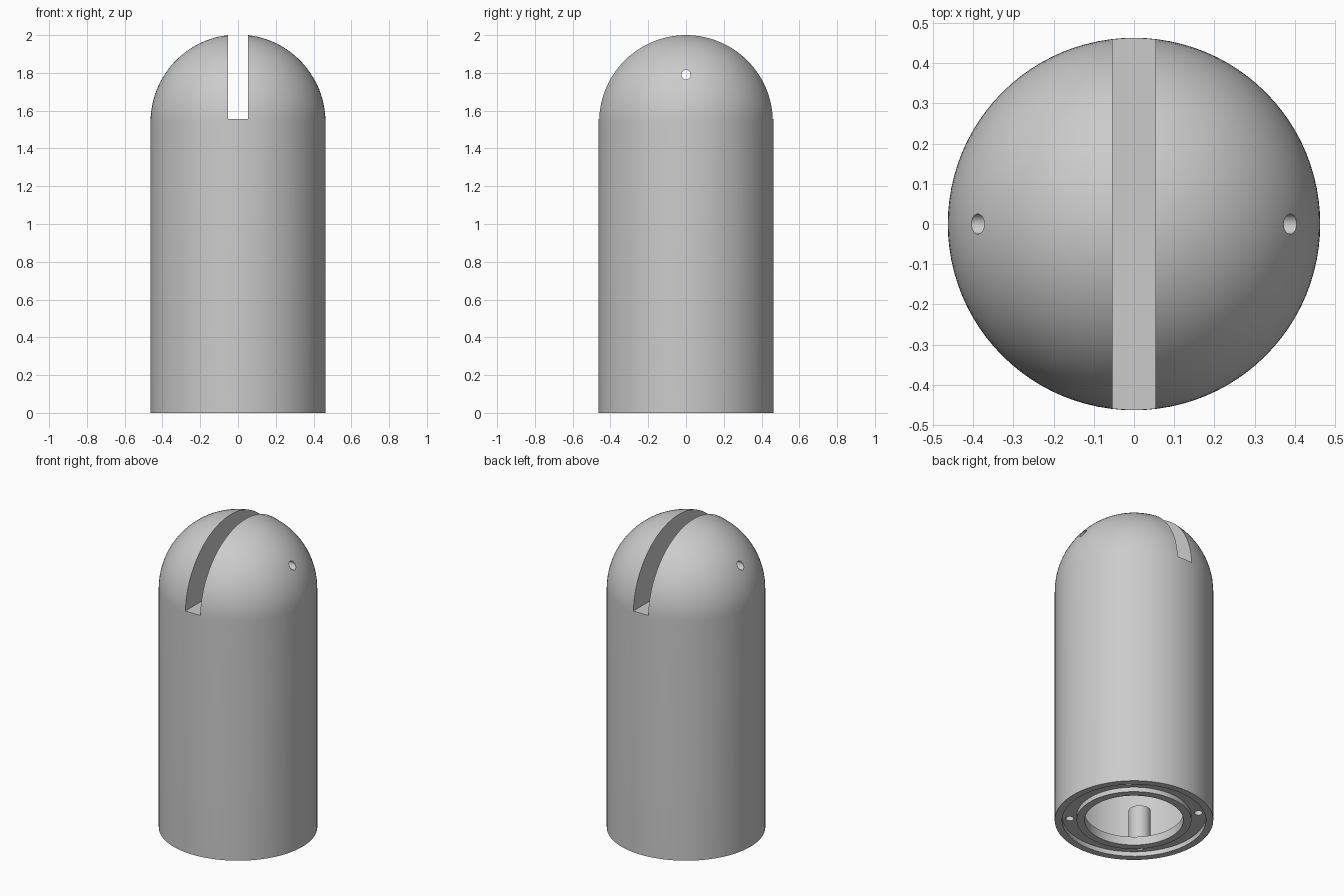
import bpy, bmesh, math
from mathutils import Matrix, Vector

cube = bpy.data.objects.get("Cube")
if cube:
    bpy.data.objects.remove(cube, do_unlink=True)

R = 0.463          # outer radius
SHOULDER = 1.54    # height where the dome starts
INNER = 0.42       # radius of the cavity
SCREW_RING = 0.377 # distance of the screws from the axis

grey = bpy.data.materials.new("plain_grey")
grey.use_nodes = True
grey.diffuse_color = (0.6, 0.6, 0.6, 1)
grey.node_tree.nodes["Principled BSDF"].inputs["Base Color"].default_value = (0.6, 0.6, 0.6, 1)


def finish(name, bm):
    bmesh.ops.recalc_face_normals(bm, faces=bm.faces)
    mesh = bpy.data.meshes.new(name)
    bm.to_mesh(mesh)
    bm.free()
    mesh.materials.append(grey)
    obj = bpy.data.objects.new(name, mesh)
    bpy.context.collection.objects.link(obj)
    return obj


def lathe(name, profile, steps, closed=False):
    """Spin a radius/height profile about the z axis."""
    bm = bmesh.new()
    verts = [bm.verts.new((r, 0, z)) for r, z in profile]
    pairs = list(zip(verts, verts[1:]))
    if closed:
        pairs.append((verts[-1], verts[0]))
    edges = [bm.edges.new(p) for p in pairs]
    bmesh.ops.spin(bm, geom=verts + edges, cent=(0, 0, 0), axis=(0, 0, 1),
                   angle=math.tau, steps=steps, use_merge=True)
    bmesh.ops.remove_doubles(bm, verts=bm.verts, dist=1e-5)
    return finish(name, bm)


def rod_cutter(name, radius, length, matrix):
    bm = bmesh.new()
    bmesh.ops.create_cone(bm, cap_ends=True, segments=24, radius1=radius,
                          radius2=radius, depth=length, matrix=matrix)
    return finish(name, bm)


def cut(obj, cutter):
    mod = obj.modifiers.new("cut", 'BOOLEAN')
    mod.operation = 'DIFFERENCE'
    mod.solver = 'EXACT'
    mod.object = cutter
    bpy.context.view_layer.objects.active = obj
    bpy.ops.object.modifier_apply(modifier=mod.name)
    bpy.data.objects.remove(cutter, do_unlink=True)


def smooth(obj):
    bpy.ops.object.select_all(action='DESELECT')
    obj.select_set(True)
    bpy.context.view_layer.objects.active = obj
    bpy.ops.object.shade_smooth_by_angle(angle=math.radians(30))


# Hollow body with a solid domed head
arc = [(R * math.cos(a), SHOULDER + R * math.sin(a))
       for a in (math.pi / 2 * i / 24 for i in range(24))]
body = lathe("domed_body", [(0, 1.45), (INNER, 1.45), (INNER, 0), (R, 0)]
             + arc + [(0, SHOULDER + R)], 96)

# Slot across the head, open to front and back
bm = bmesh.new()
bmesh.ops.create_cube(bm, size=1, matrix=Matrix.Translation((0, 0, 1.855))
                      @ Matrix.Diagonal((0.106, 1.2, 0.6, 1)))
cut(body, finish("slot_cutter", bm))

# Axle hole from side to side
cut(body, rod_cutter("axle_cutter", 0.025, 1.2,
                     Matrix.Translation((0, 0, 1.79)) @ Matrix.Rotation(math.pi / 2, 4, 'Y')))
smooth(body)

# Base ring with a raised inner collar and a recessed screw channel
base = lathe("base_ring", [(0.288, 0), (0.335, 0), (0.335, 0.03), (INNER, 0.03),
                           (INNER, 0.055), (0.288, 0.055)], 96, closed=True)

# Four screw holes, each with a hollow post behind it
for i in range(4):
    angle = math.pi / 4 + i * math.pi / 2
    spot = Vector((SCREW_RING * math.cos(angle), SCREW_RING * math.sin(angle), 0))
    cut(base, rod_cutter("screw_cutter", 0.024, 0.2, Matrix.Translation(spot)))
    post = lathe(f"screw_post_{i + 1}", [(0, 0.28), (0.065, 0.28), (0.065, 0.05),
                                         (0.024, 0.05), (0.024, 0.2), (0, 0.2)], 32)
    post.location = spot
    smooth(post)
smooth(base)
